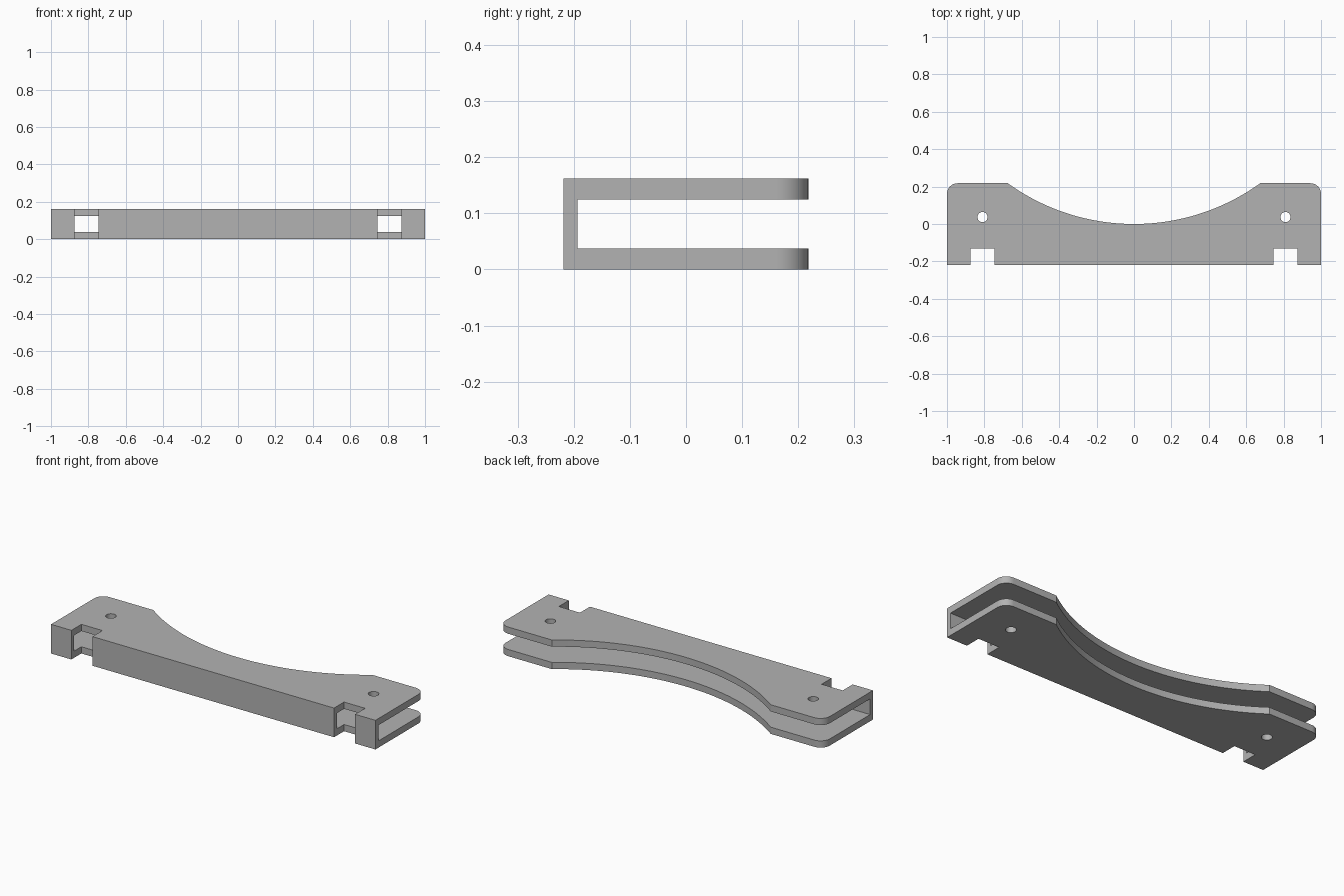
import bpy
import bmesh
from math import sin, cos, pi, asin, radians
from mathutils import Vector

if "Cube" in bpy.data.objects:
    bpy.data.objects.remove(bpy.data.objects["Cube"], do_unlink=True)

HALF, FRONT, BACK = 1.0, -0.218, 0.218
HEIGHT, PLATE, WALL = 0.1625, 0.0375, 0.025
CORNER, ARC_X, ARC_LOW = 0.057, 0.675, 0.0

grey = bpy.data.materials.new("plain grey")
grey.use_nodes = True
colour = (0.45, 0.45, 0.45, 1)
grey.diffuse_color = colour
grey.node_tree.nodes["Principled BSDF"].inputs["Base Color"].default_value = colour


def prism(name, outline, z0, z1):
    """Extrude a counter-clockwise outline between two heights."""
    bm = bmesh.new()
    face = bm.faces.new([bm.verts.new((x, y, z0)) for x, y in outline])
    top = bmesh.ops.extrude_face_region(bm, geom=[face])["geom"]
    verts = [v for v in top if isinstance(v, bmesh.types.BMVert)]
    bmesh.ops.translate(bm, verts=verts, vec=Vector((0, 0, z1 - z0)))
    bmesh.ops.recalc_face_normals(bm, faces=bm.faces)
    mesh = bpy.data.meshes.new(name)
    bm.to_mesh(mesh)
    bm.free()
    mesh.materials.append(grey)
    obj = bpy.data.objects.new(name, mesh)
    bpy.context.collection.objects.link(obj)
    return obj


def rectangle(x0, x1, y0, y1):
    return [(x0, y0), (x1, y0), (x1, y1), (x0, y1)]


def arc(cx, cy, r, start, end, steps):
    angles = [start + (end - start) * i / steps for i in range(steps + 1)]
    return [(cx + r * cos(a), cy + r * sin(a)) for a in angles]


# Right half of the outline: front edge with notch, rounded back corner
side = [(0.745, FRONT), (0.745, -0.13), (0.875, -0.13), (0.875, FRONT), (HALF, FRONT)]
side += arc(HALF - CORNER, BACK - CORNER, CORNER, 0, pi / 2, 12)

# Shallow curved recess along the back
depth = BACK - ARC_LOW
radius = (ARC_X ** 2 + depth ** 2) / (2 * depth)
spread = asin(ARC_X / radius)
recess = arc(0, ARC_LOW + radius, radius, -pi / 2 + spread, -pi / 2 - spread, 48)
outline = side + recess + [(-x, y) for x, y in reversed(side)]
bracket = prism("channel_bracket", outline, 0, HEIGHT)

# Slot between the plates, and a screw hole at each end
cutters = [prism("slot_cutter", rectangle(-1.2, 1.2, FRONT + WALL, 0.4),
                 PLATE, HEIGHT - PLATE)]
for s in (-1, 1):
    ring = arc(s * 0.81, 0.037, 0.027, 0, 2 * pi, 32)[:-1]
    cutters.append(prism("hole_cutter", ring, -0.1, HEIGHT + 0.1))

bpy.context.view_layer.objects.active = bracket
for cutter in cutters:
    mod = bracket.modifiers.new("cut", 'BOOLEAN')
    mod.operation = 'DIFFERENCE'
    mod.solver = 'EXACT'
    mod.object = cutter
    bpy.ops.object.modifier_apply(modifier=mod.name)
    bpy.data.objects.remove(cutter, do_unlink=True)

bpy.ops.object.select_all(action='DESELECT')
bracket.select_set(True)
bpy.ops.object.shade_smooth_by_angle(angle=radians(30))
